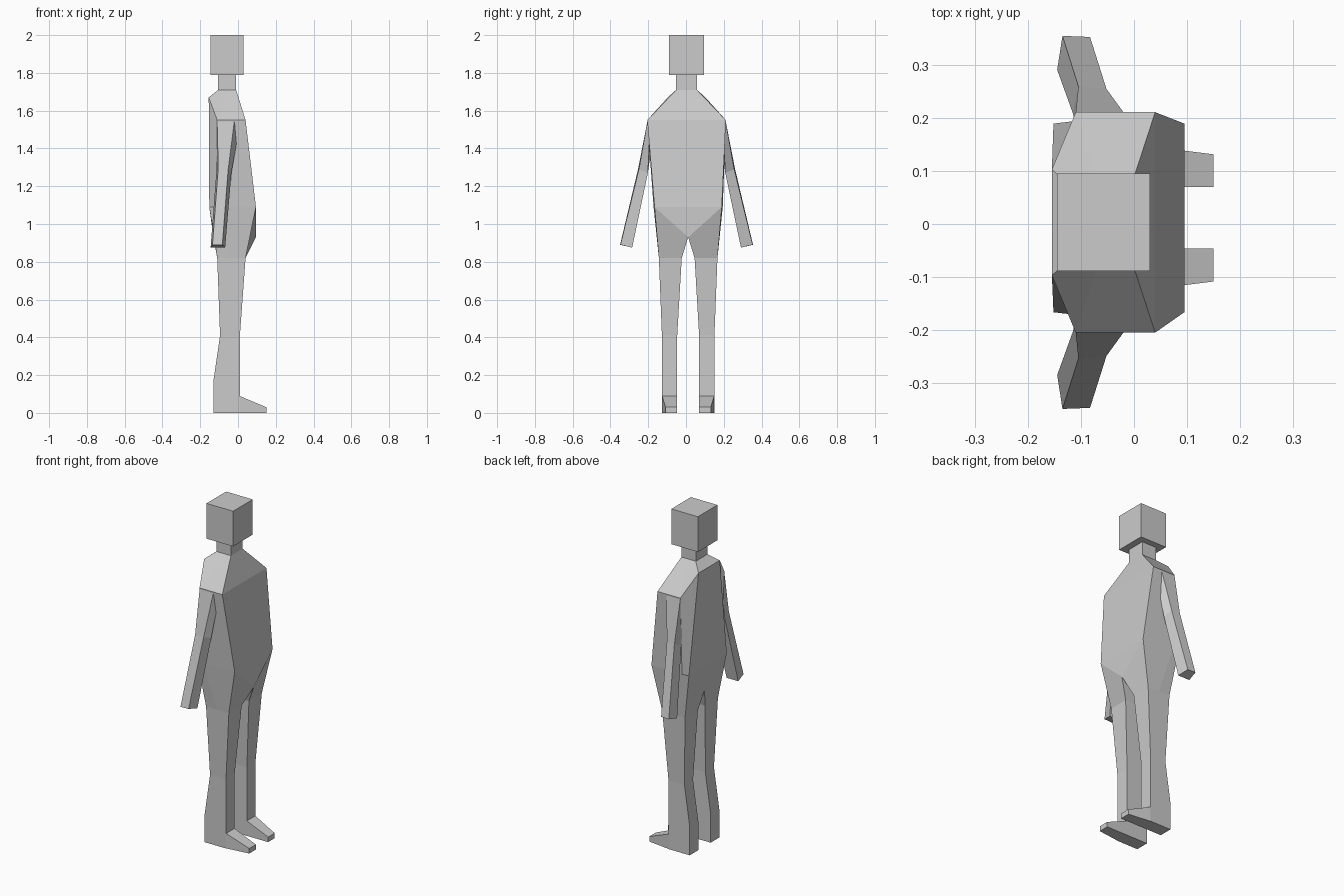
import bpy, bmesh
from mathutils import Vector

if "Cube" in bpy.data.objects:
    bpy.data.objects.remove(bpy.data.objects["Cube"])


def loft(bm, rings, side, closed=True, cap_start=False, cap_end=False):
    """Skin a list of equal-length rings, mirrored by the sign of side."""
    rows = [[bm.verts.new((x, y * side, z)) for x, y, z in r] for r in rings]
    for a, b in zip(rows, rows[1:]):
        n = len(a)
        for i in range(n if closed else n - 1):
            j = (i + 1) % n
            quad = []
            for v in (a[i], a[j], b[j], b[i]):
                if not any((v.co - q.co).length < 1e-5 for q in quad):
                    quad.append(v)
            if len(quad) > 2:
                bm.faces.new(quad)
    if cap_start:
        bm.faces.new(rows[0])
    if cap_end:
        bm.faces.new(rows[-1])


def finish(bm, name):
    bmesh.ops.remove_doubles(bm, verts=bm.verts, dist=1e-4)
    # the figure leans slightly to +y from the waist down
    for v in bm.verts:
        v.co.y += 0.0115 if v.co.z < 1.15 and abs(v.co.y) < 0.2 else 0.003
    bmesh.ops.recalc_face_normals(bm, faces=bm.faces)
    me = bpy.data.meshes.new(name)
    bm.to_mesh(me)
    bm.free()
    ob = bpy.data.objects.new(name, me)
    bpy.context.collection.objects.link(ob)


def box(name, lo, hi):
    bm = bmesh.new()
    bmesh.ops.create_cube(bm, size=1)
    lo, hi = Vector(lo), Vector(hi)
    for v in bm.verts:
        v.co = (lo + hi) / 2 + v.co * (hi - lo)
    finish(bm, name)


def leg_ring(xb, xf, yi, yo, z):
    return [(xb, yi, z), (xb, yo, z), ((xb + xf) / 2, yo, z), (xf, yo, z), (xf, yi, z)]


# head and neck
box("head", (-0.145, -0.092, 1.79), (0.03, 0.092, 2.0))
box("neck", (-0.105, -0.055, 1.70), (-0.01, 0.055, 1.80))

# torso half rings run centre back, back, side, front, centre front
neck = [(-.105, 0, 1.71), (-.105, .055, 1.71), (-.06, .055, 1.71), (-.01, .055, 1.71), (-.01, 0, 1.71)]
shoulder = [(-.155, 0, 1.67), (-.155, .1, 1.67), (-.11, .208, 1.55), (.04, .208, 1.55), (.04, 0, 1.55)]
waist = [(-.152, 0, 1.09), (-.152, .178, 1.09), (-.11, .183, 1.09), (.095, .178, 1.09), (.095, 0, 1.09)]
hips = [(-.13, 0, .93)] + waist[1:4] + [(.095, 0, .93)]
thigh = leg_ring(-.11, .04, .034, .155, .82)
knee = leg_ring(-.095, .01, .058, .139, .41)
calf = leg_ring(-.13, .01, .058, .139, .17)
sole = leg_ring(-.13, .01, .058, .139, 0)

bm = bmesh.new()
for s in (1, -1):
    loft(bm, [neck, shoulder, waist, hips], s, closed=False)
    loft(bm, [hips, thigh, knee, calf, sole], s, cap_end=True)
finish(bm, "torso_and_legs")

# feet taper towards the toes
bm = bmesh.new()
for s in (1, -1):
    heel = [(0, .058, 0), (0, .139, 0), (0, .139, .093), (0, .058, .093)]
    toe = [(.15, .058, 0), (.15, .12, 0), (.15, .12, .03), (.15, .058, .03)]
    loft(bm, [heel, toe], s, cap_start=True, cap_end=True)
finish(bm, "feet")

# arms: outer back, outer front, inner front, inner back
bm = bmesh.new()
for s in (1, -1):
    top = [(-.11, .206, 1.55), (-.02, .208, 1.54), (0, .195, 1.47), (-.11, .18, 1.45)]
    elbow = [(-.105, .257, 1.29), (-.052, .252, 1.29), (-.035, .205, 1.27), (-.115, .205, 1.27)]
    hand = [(-.135, .352, .89), (-.083, .35, .89), (-.068, .288, .875), (-.145, .288, .875)]
    loft(bm, [top, elbow, hand], s, cap_start=True, cap_end=True)
finish(bm, "arms")
